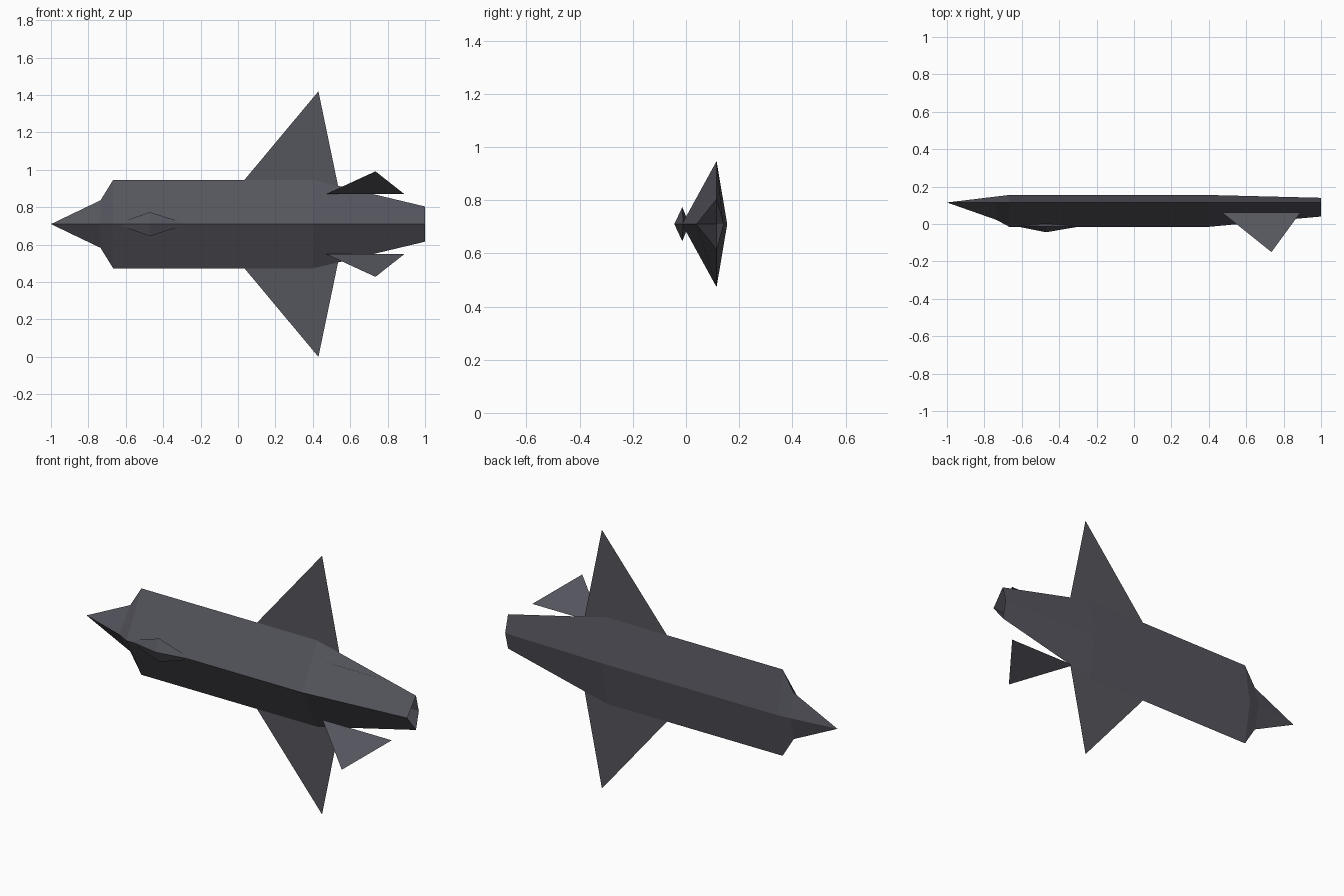
import bpy

if "Cube" in bpy.data.objects:
    bpy.data.objects.remove(bpy.data.objects["Cube"])

CZ = 0.71    # height of the centre line
WY = 0.115   # depth of the widest edge

mat = bpy.data.materials.new("dark_grey")
mat.diffuse_color = (0.09, 0.09, 0.11, 1)
mat.use_nodes = True
mat.node_tree.nodes["Principled BSDF"].inputs["Base Color"].default_value = mat.diffuse_color


def add(name, verts, faces):
    """Flat-faced mesh; z is given relative to the centre line."""
    me = bpy.data.meshes.new(name)
    me.from_pydata([(x, y, z + CZ) for x, y, z in verts], [], faces)
    me.materials.append(mat)
    ob = bpy.data.objects.new(name, me)
    bpy.context.collection.objects.link(ob)
    return ob


# Fuselage: diamond sections (x, half width, upper y, lower y), open at the tail
sections = [(-0.735, 0.127, 0.022, 0.147), (-0.667, 0.237, -0.015, 0.155),
            (0.40, 0.237, -0.015, 0.155), (1.0, 0.094, 0.04, 0.14)]
verts = [(-1, WY, 0)]
for x, w, up, low in sections:
    verts += [(x, up, 0), (x, WY, w), (x, low, 0), (x, WY, -w)]
faces = [(0, 1 + i, 1 + (i + 1) % 4) for i in range(4)]
for s in range(len(sections) - 1):
    a = 1 + 4 * s
    for i in range(4):
        j = (i + 1) % 4
        faces.append((a + i, a + 4 + i, a + 4 + j, a + j))
add("fuselage", verts, faces)

# Canopy: stretched octahedron half sunk into the fuselage
ring = [(-0.47, -0.044, 0), (-0.47, -0.014, 0.064), (-0.47, 0.012, 0), (-0.47, -0.014, -0.064)]
faces = []
for i in range(4):
    j = (i + 1) % 4
    faces += [(4, i, j), (5, j, i)]
add("canopy", ring + [(-0.66, -0.006, 0), (-0.27, -0.01, 0)], faces)

# Thin wings and canted tail fins, mirrored about the centre line
for side, s in (("left", 1), ("right", -1)):
    order = [(0, 1, 2, 3)[::s]]
    add(side + "_wing", [(0.035, WY, 0.237 * s), (0.40, WY, 0.237 * s),
                         (0.535, WY, 0.204 * s), (0.43, WY, 0.71 * s)], order)
    add(side + "_tail_fin", [(0.47, 0.062, 0.16 * s), (0.89, 0.062, 0.16 * s),
                             (0.735, -0.15, 0.282 * s)], [(0, 1, 2)[::s]])
